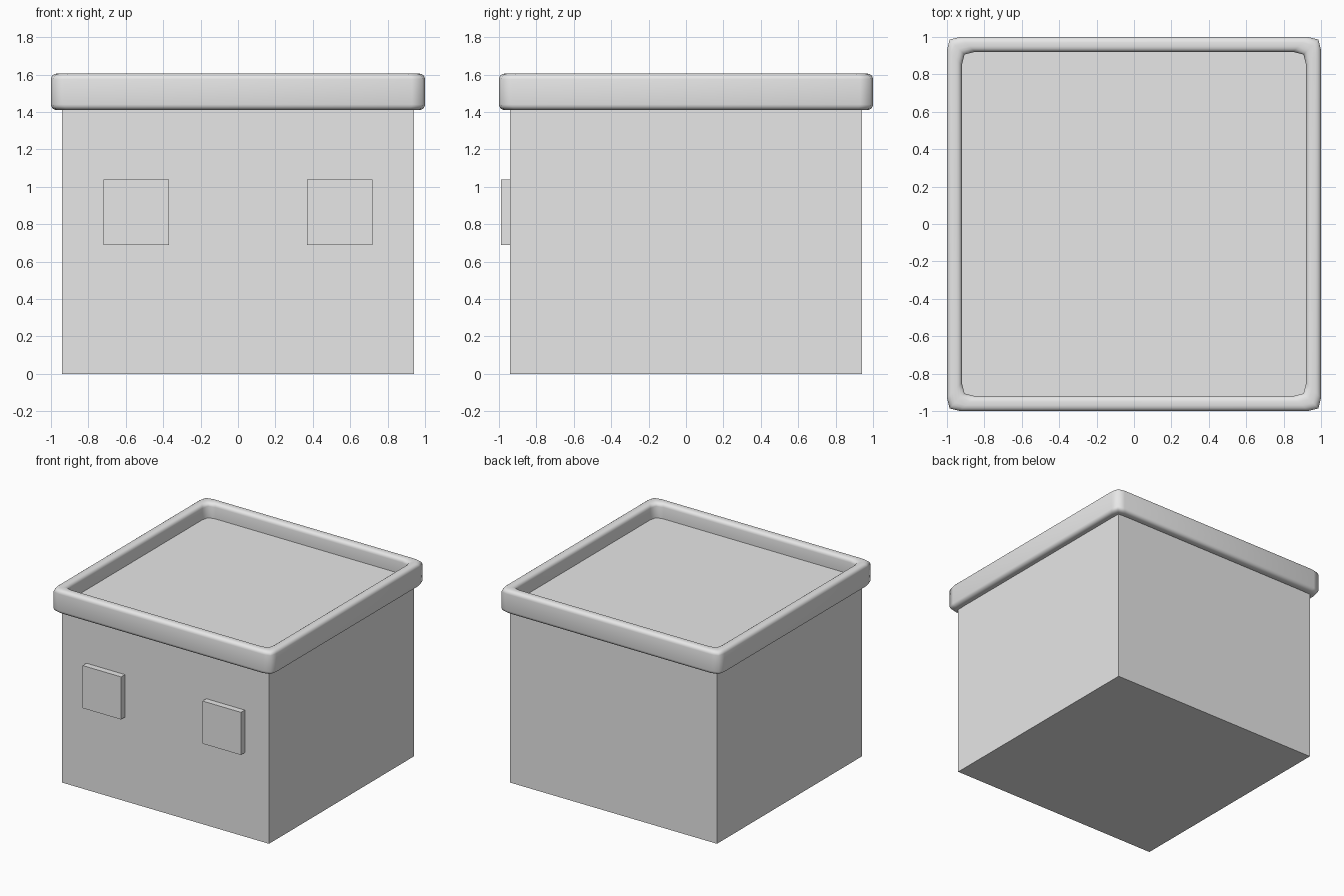
import bpy
import bmesh
import math

cube = bpy.data.objects.get("Cube")
if cube:
    bpy.data.objects.remove(cube, do_unlink=True)

grey = bpy.data.materials.new("light grey")
grey.use_nodes = True
grey.diffuse_color = (0.8, 0.8, 0.8, 1)
grey.node_tree.nodes["Principled BSDF"].inputs["Base Color"].default_value = (0.8, 0.8, 0.8, 1)


def finish(name, bm, smooth=False):
    bmesh.ops.recalc_face_normals(bm, faces=bm.faces)
    for face in bm.faces:
        face.smooth = smooth
    mesh = bpy.data.meshes.new(name)
    bm.to_mesh(mesh)
    bm.free()
    mesh.materials.append(grey)
    obj = bpy.data.objects.new(name, mesh)
    bpy.context.collection.objects.link(obj)
    return obj


def box(name, low, high):
    bm = bmesh.new()
    bmesh.ops.create_cube(bm, size=1)
    for v in bm.verts:
        v.co = [a + (c + 0.5) * (b - a) for a, b, c in zip(low, high, v.co)]
    return finish(name, bm)


def corner_ring(half):
    """Square outline with softened corners."""
    corner = [(half, half - 0.07), (half - 0.014, half - 0.014), (half - 0.07, half)]
    ring = []
    for k in range(4):
        c, s = math.cos(k * math.pi / 2), math.sin(k * math.pi / 2)
        ring += [(x * c - y * s, x * s + y * c) for x, y in corner]
    return ring


def rim(name, outer, inner, bottom, top, radius, steps=4):
    # Rounded cross-section, swept around the square outline
    profile = []
    centres = [(outer - radius, top - radius), (inner + radius, top - radius),
               (inner + radius, bottom + radius), (outer - radius, bottom + radius)]
    for k, (h, z) in enumerate(centres):
        for i in range(steps + 1):
            a = (k + i / steps) * math.pi / 2
            profile.append((h + radius * math.cos(a), z + radius * math.sin(a)))
    bm = bmesh.new()
    rings = [[bm.verts.new((x, y, z)) for x, y in corner_ring(h)] for h, z in profile]
    for k, ring in enumerate(rings):
        above = rings[k - 1]
        for i in range(len(ring)):
            bm.faces.new((ring[i - 1], ring[i], above[i], above[i - 1]))
    return finish(name, bm, smooth=True)


# Main block, its top forming the recessed floor inside the rim
box("body", (-0.94, -0.94, 0), (0.94, 0.94, 1.48))

# Raised rounded border around the top
rim("top_rim", 1.0, 0.92, 1.41, 1.605, 0.03)

# Pair of square plates on the front
for name, x in (("right_plate", -0.545), ("left_plate", 0.545)):
    box(name, (x - 0.175, -0.99, 0.69), (x + 0.175, -0.93, 1.04))
